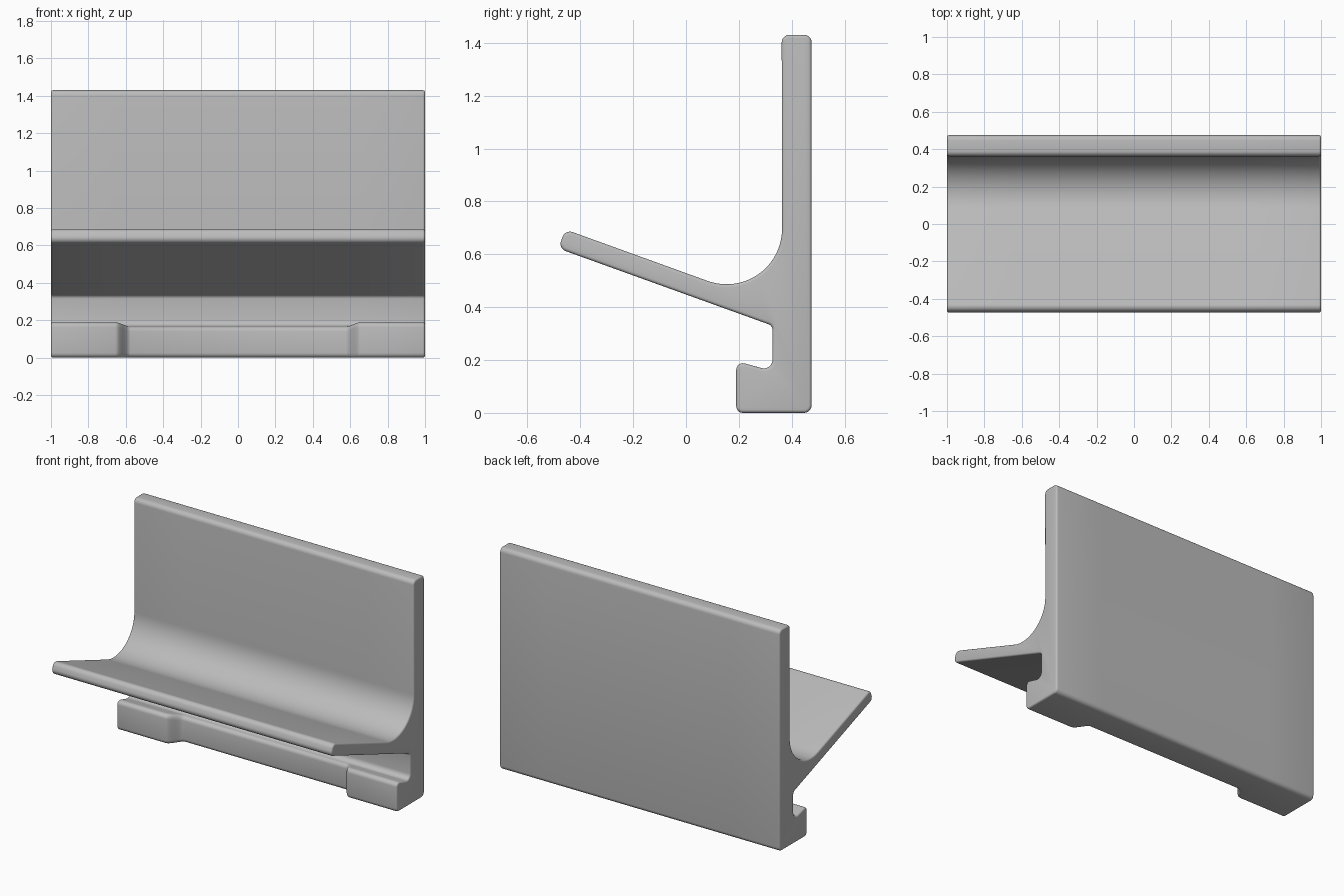
import bpy, bmesh, math
from mathutils import Vector

if "Cube" in bpy.data.objects:
    bpy.data.objects.remove(bpy.data.objects["Cube"])

# Corners of the side profile: y, z, fillet radius, fillet steps
CORNERS = [
    (0.475, 0.0, 0.028, 5), (0.475, 1.43, 0.028, 5), (0.362, 1.43, 0.028, 5),
    (0.364, 0.397, 0.21, 20),                              # sweep from back to shelf
    (-0.457, 0.694, 0.03, 6), (-0.483, 0.622, 0.03, 6),    # shelf tip
    (0.327, 0.33, 0.022, 5), (0.327, 0.158, 0.032, 6),     # slot under the shelf
    (0.19, 0.196, 0.025, 5), (0.19, 0.0, 0.025, 5),        # foot lip
]
END_ROUND = 0.012


def rounded(corners):
    """Replace every corner with an arc tangent to both sides."""
    out = []
    for i, (y, z, r, steps) in enumerate(corners):
        p = Vector((y, z))
        a = (Vector(corners[i - 1][:2]) - p).normalized()
        b = (Vector(corners[(i + 1) % len(corners)][:2]) - p).normalized()
        half = math.acos(a.dot(b)) / 2
        centre = p + (a + b).normalized() * (r / math.sin(half))
        start = p + a * (r / math.tan(half)) - centre
        end = p + b * (r / math.tan(half)) - centre
        a0 = math.atan2(start.y, start.x)
        turn = math.atan2(end.y, end.x) - a0
        turn = (turn + math.pi) % (2 * math.pi) - math.pi
        for k in range(steps + 1):
            ang = a0 + turn * k / steps
            out.append(centre + Vector((math.cos(ang), math.sin(ang))) * r)
    return out


def inset(points, d):
    """Move the counter-clockwise outline inward by d."""
    out = []
    for i, p in enumerate(points):
        t = ((p - points[i - 1]).normalized()
             + (points[(i + 1) % len(points)] - p).normalized()).normalized()
        out.append(p + Vector((-t.y, t.x)) * d)
    return out


def recess(p, x):
    """Pull the foot lip back between the two end jaws; p holds (y, z)."""
    if p.y > 0.25:
        return p
    t = min(max((0.655 - abs(x)) / 0.08, 0), 1)
    w = t * t * (3 - 2 * t) * min(max((0.29 - p.x) / 0.05, 0), 1)
    return Vector((p.x + 0.08 * w, p.y - (0.022 * w if p.y > 0.1 else 0)))


# Stations along the length: rounded ends, jaws, blends and recessed middle
profile = rounded(CORNERS)
right = []
for k in range(5):
    a = math.pi / 2 * k / 4
    right.append((1 - END_ROUND * (1 - math.cos(a)), END_ROUND * (1 - math.sin(a))))
right += [(0.655 - 0.08 * k / 8, 0) for k in range(9)]
stations = right + [(-x, d) for x, d in reversed(right)]

# Skin the rings and cap both ends
bm = bmesh.new()
rings = []
for x, d in stations:
    ring = [recess(p, x) for p in inset(profile, d)]
    rings.append([bm.verts.new((x, p.x, p.y)) for p in ring])
n = len(profile)
for r0, r1 in zip(rings, rings[1:]):
    for i in range(n):
        j = (i + 1) % n
        bm.faces.new((r0[i], r1[i], r1[j], r0[j]))
bm.faces.new(rings[0])
bm.faces.new(list(reversed(rings[-1])))
bmesh.ops.recalc_face_normals(bm, faces=bm.faces)

mesh = bpy.data.meshes.new("ledge_bracket")
bm.to_mesh(mesh)
bm.free()
bracket = bpy.data.objects.new("ledge_bracket", mesh)
bpy.context.collection.objects.link(bracket)

# Plain grey finish
grey = bpy.data.materials.new("light_grey")
grey.diffuse_color = (0.5, 0.5, 0.5, 1)
grey.use_nodes = True
grey.node_tree.nodes["Principled BSDF"].inputs["Base Color"].default_value = grey.diffuse_color
mesh.materials.append(grey)

bpy.context.view_layer.objects.active = bracket
bracket.select_set(True)
bpy.ops.object.shade_smooth_by_angle(angle=math.radians(35))
